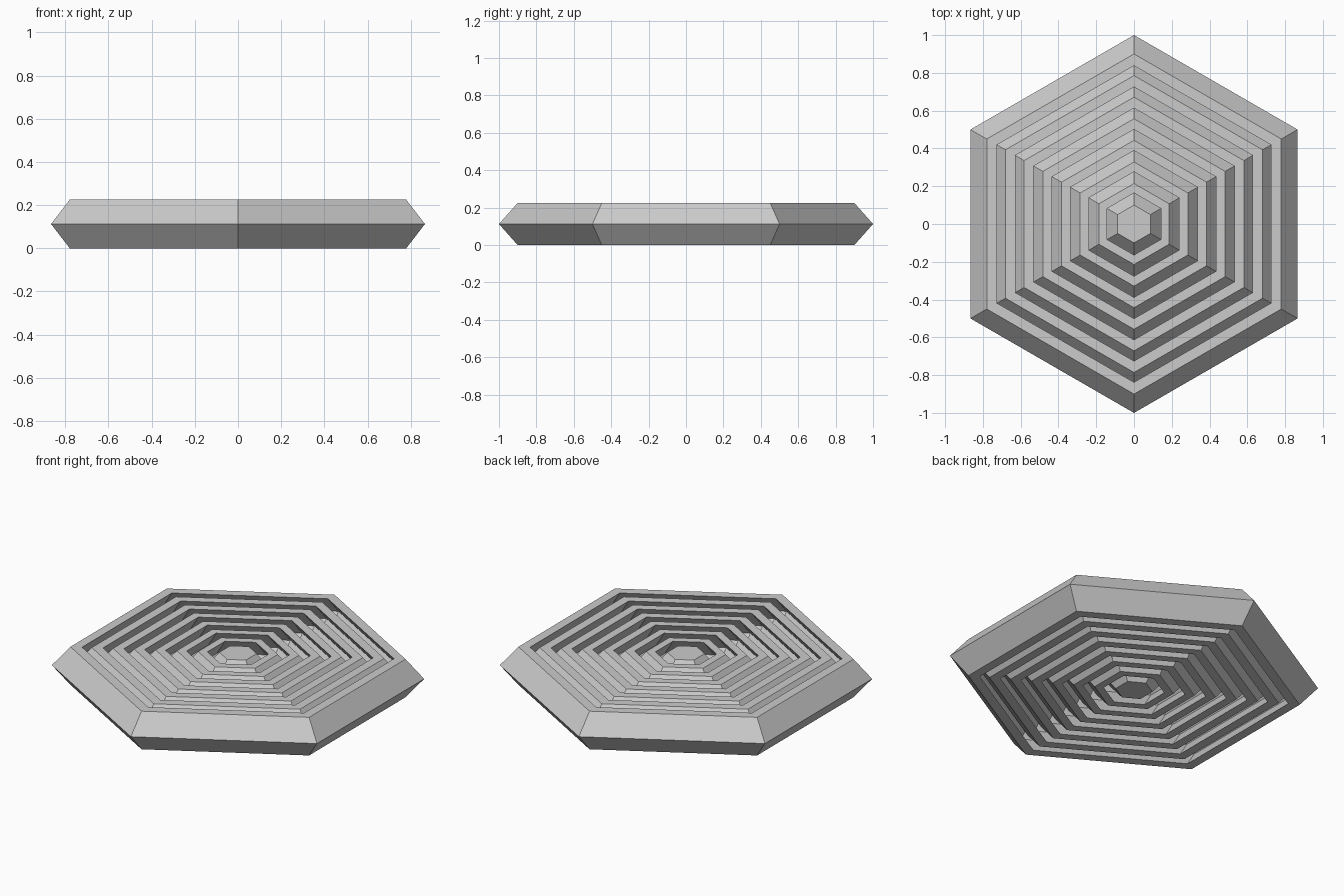
import bpy
import bmesh
from math import cos, sin, pi

cube = bpy.data.objects.get("Cube")
if cube:
    bpy.data.objects.remove(cube, do_unlink=True)

HEIGHT = 0.225      # full thickness
BULGE = 0.1         # how far the waist sticks out past the flat faces
RINGS = 7

grey = bpy.data.materials.new("light grey")
grey.use_nodes = True
colour = (0.6, 0.6, 0.6, 1)
grey.diffuse_color = colour
grey.node_tree.nodes["Principled BSDF"].inputs["Base Color"].default_value = colour


def hexagon(bm, radius, z):
    """Six vertices with corners pointing to the front and back."""
    return [bm.verts.new((radius * sin(i * pi / 3), radius * cos(i * pi / 3), z))
            for i in range(6)]


def bridge(bm, a, b):
    for i in range(6):
        j = (i + 1) % 6
        bm.faces.new((a[i], a[j], b[j], b[i]))


def wall(bm, radius):
    """Top, waist and bottom loops of one chevron-shaped wall."""
    loops = [hexagon(bm, radius, HEIGHT),
             hexagon(bm, radius + BULGE, HEIGHT / 2),
             hexagon(bm, radius, 0)]
    bridge(bm, loops[0], loops[1])
    bridge(bm, loops[1], loops[2])
    return loops


def make_piece(name, outer, inner=None):
    bm = bmesh.new()
    out = wall(bm, outer)
    if inner is None:
        bm.faces.new(out[0])
        bm.faces.new(out[2])
    else:
        hole = wall(bm, inner)
        bridge(bm, out[0], hole[0])
        bridge(bm, out[2], hole[2])
    bmesh.ops.recalc_face_normals(bm, faces=bm.faces)
    mesh = bpy.data.meshes.new(name)
    bm.to_mesh(mesh)
    bm.free()
    mesh.materials.append(grey)
    bpy.context.collection.objects.link(bpy.data.objects.new(name, mesh))


# Solid core, then evenly spaced nested rings
make_piece("centre_core", 0.1)
for k in range(RINGS):
    make_piece(f"hex_ring_{k + 1}", 0.1 + 0.1143 * (k + 1), 0.164 + 0.1123 * k)
